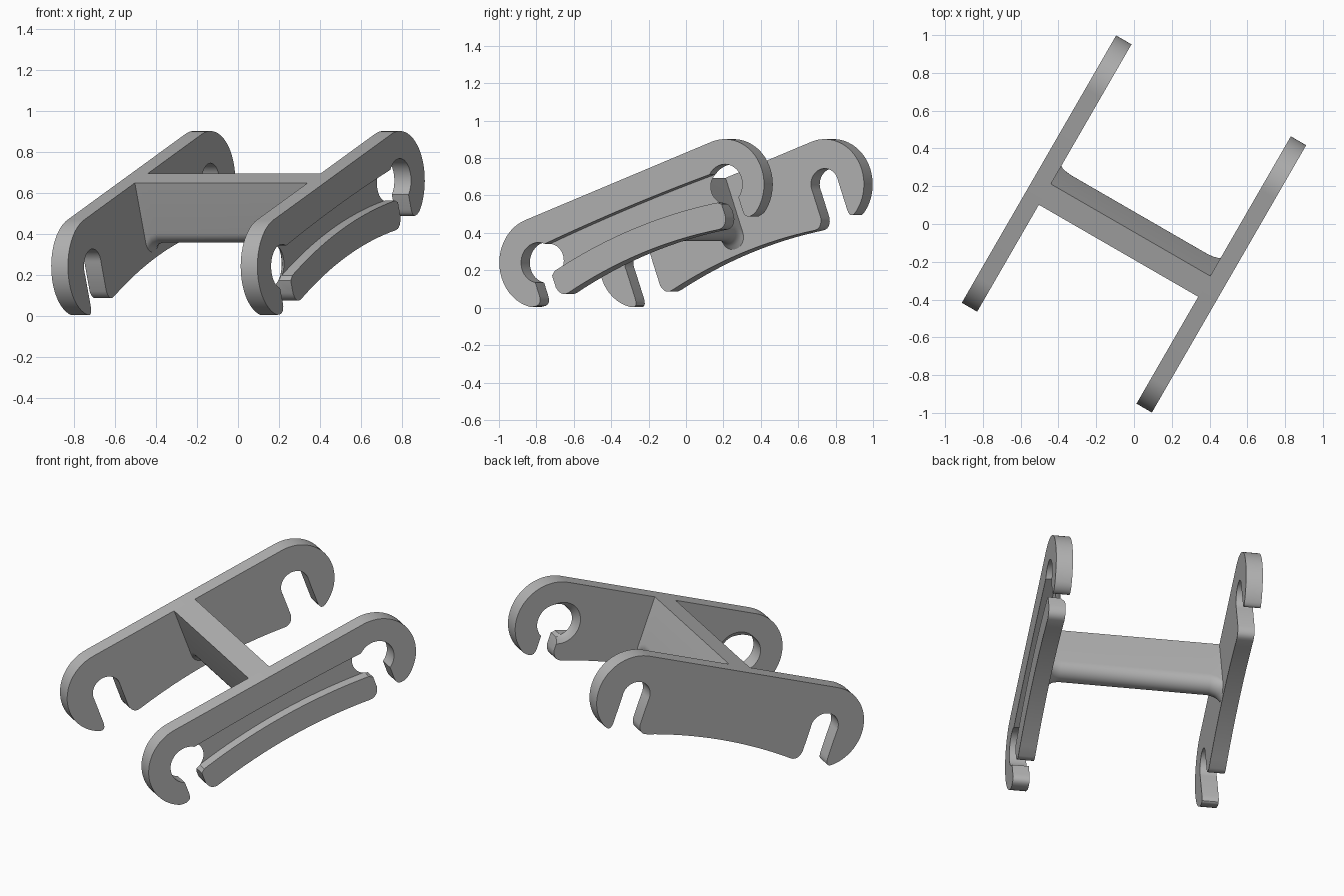
import bpy, bmesh
from math import sin, cos, pi, radians, atan2, sqrt

if "Cube" in bpy.data.objects:
    bpy.data.objects.remove(bpy.data.objects["Cube"])

# Local frame of every part: x across the plates, y along them, z up the plate
R = 0.242            # hook radius
HOOK = 0.612         # hook centre along the plate
INNER, OUTER = 0.487, 0.581
PLACE = dict(location=(0, 0, 0.45), rotation=(radians(20), 0, radians(-30)))

grey = bpy.data.materials.new("plain_grey")
grey.use_nodes = True
grey.diffuse_color = (0.45, 0.45, 0.45, 1)
grey.node_tree.nodes["Principled BSDF"].inputs["Base Color"].default_value = grey.diffuse_color


def arc(cy, cz, r, start, end, n):
    angles = [start + (end - start) * i / n for i in range(n + 1)]
    return [(cy + r * cos(t), cz + r * sin(t)) for t in angles]


def bend(p, q, s, n=6):
    """Rounded corner from p to s, pulled towards q."""
    ts = [i / n for i in range(n + 1)]
    return [tuple((1 - t) ** 2 * p[k] + 2 * t * (1 - t) * q[k] + t * t * s[k] for k in (0, 1))
            for t in ts]


def loft(name, sections):
    """Solid through a list of (x, outline) sections."""
    bm = bmesh.new()
    rings = [[bm.verts.new((x, y, z)) for y, z in pts] for x, pts in sections]
    bm.faces.new(rings[0])
    bm.faces.new(rings[-1])
    count = len(rings[0])
    for a, b in zip(rings, rings[1:]):
        for i in range(count):
            j = (i + 1) % count
            bm.faces.new((a[i], a[j], b[j], b[i]))
    bmesh.ops.recalc_face_normals(bm, faces=bm.faces)
    mesh = bpy.data.meshes.new(name)
    bm.to_mesh(mesh)
    bm.free()
    mesh.materials.append(grey)
    obj = bpy.data.objects.new(name, mesh)
    bpy.context.collection.objects.link(obj)
    obj.location, obj.rotation_euler = PLACE["location"], PLACE["rotation"]
    return obj


def select(obj):
    bpy.ops.object.select_all(action='DESELECT')
    obj.select_set(True)
    bpy.context.view_layer.objects.active = obj


def cut(obj, cutter):
    bpy.context.view_layer.update()
    select(obj)
    mod = obj.modifiers.new("cut", 'BOOLEAN')
    mod.operation, mod.solver, mod.object = 'DIFFERENCE', 'EXACT', cutter
    bpy.ops.object.modifier_apply(modifier=mod.name)
    bpy.data.objects.remove(cutter)


def plate_outline(hole, neck):
    """Outline with a downward open hook at each end and an arched lower edge."""
    start = radians(-58)
    half = arc(HOOK, 0, R, pi / 2, start, 28)
    # finger tip
    half += bend(half[-1], (HOOK + neck, -0.232), (HOOK + neck, -0.17))[1:]
    # hole and slot
    low = -atan2(sqrt(max(hole ** 2 - neck ** 2, 0)), neck)
    half += arc(HOOK, 0, hole, low, pi - low, 28)
    # body corner
    edge = HOOK - neck
    corner = (edge - 0.06, -0.17 - 0.045 * ((edge - 0.06) / 0.5) ** 2)
    half += bend((edge, -0.16), (edge - 0.012, -0.217), corner)
    # arched lower edge up to the middle
    y0 = corner[0]
    half += [(y, -0.17 - 0.045 * (y / 0.5) ** 2) for y in (y0 * k / 8 for k in range(7, -1, -1))]
    return half + [(-y, z) for y, z in reversed(half[:-1])]


# Plain plate
wide = plate_outline(0.085, 0.084)
right_plate = loft("plain_plate", [(-OUTER, wide), (-INNER, wide)])

# Clip plate with narrow necks
clip = plate_outline(0.108, 0.055)
left_plate = loft("clip_plate", [(INNER, clip), (OUTER, clip)])

# Arched channel between the holes on the outer face
ys = [0.575 * k / 10 for k in range(-10, 11)]
channel = [(y, 0.092 - 0.035 * y * y) for y in ys]
channel += [(y, -0.03 - 0.16 * y * y) for y in reversed(ys)]
cut(left_plate, loft("channel_cutter", [(OUTER - 0.06, channel), (OUTER + 0.05, channel)]))

# Flared hole mouths on the inner face
for side in (-1, 1):
    rings = [(INNER - 0.01, 0.14), (INNER, 0.125), (INNER + 0.012, 0.108),
             (INNER + 0.028, 0.092), (INNER + 0.05, 0.08)]
    mouth = [(x, arc(side * (HOOK - 0.035), 0.0, r, 0, 2 * pi * 31 / 32, 31)) for x, r in rings]
    cut(left_plate, loft("mouth_cutter", mouth))


# Cross web with a rounded lower edge that flares into the plates
def web_section(drop):
    rounded = arc(-0.0185, -0.02 - drop, 0.0675, 0, -pi, 16)
    return [(-0.086, R), (0.049, R)] + rounded


flare = [(0.49, 0.055), (0.475, 0.03), (0.455, 0.012), (0.42, 0.0)]
stations = [(-x, d) for x, d in flare] + flare[::-1]
web = loft("cross_web", [(x, web_section(d)) for x, d in stations])

for part in (right_plate, left_plate, web):
    select(part)
    bpy.ops.object.shade_smooth_by_angle(angle=radians(30))
